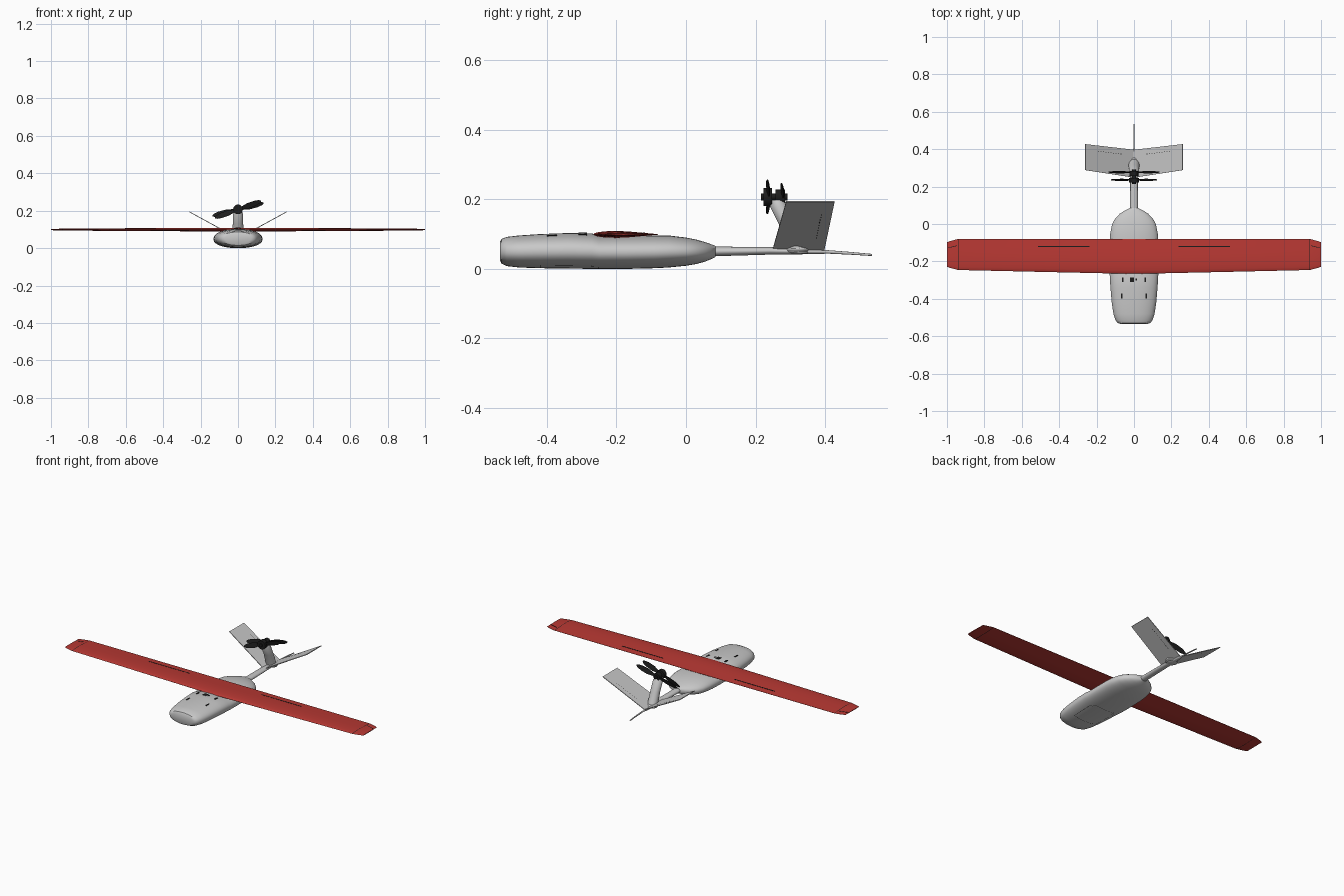
import bpy, bmesh, math
from mathutils import Matrix, Vector

cube = bpy.data.objects.get("Cube")
if cube:
    bpy.data.objects.remove(cube, do_unlink=True)


def material(name, rgb):
    m = bpy.data.materials.new(name)
    m.use_nodes = True
    col = (*rgb, 1)
    m.diffuse_color = col
    m.node_tree.nodes["Principled BSDF"].inputs["Base Color"].default_value = col
    return m


GREY = material("light grey", (0.58, 0.58, 0.58))
RED = material("red", (0.48, 0.04, 0.033))
BLACK = material("black", (0.012, 0.012, 0.012))


def finish(name, bm, mats, angle=35):
    bmesh.ops.recalc_face_normals(bm, faces=bm.faces)
    me = bpy.data.meshes.new(name)
    bm.to_mesh(me)
    bm.free()
    for m in mats:
        me.materials.append(m)
    ob = bpy.data.objects.new(name, me)
    bpy.context.collection.objects.link(ob)
    bpy.ops.object.select_all(action="DESELECT")
    ob.select_set(True)
    bpy.context.view_layer.objects.active = ob
    bpy.ops.object.shade_smooth_by_angle(angle=math.radians(angle))
    return ob


def loft(rings):
    """Skin equal-length closed rings and cap both ends."""
    bm = bmesh.new()
    vs = [[bm.verts.new(p) for p in r] for r in rings]
    n = len(vs[0])
    for a, b in zip(vs, vs[1:]):
        for i in range(n):
            j = (i + 1) % n
            bm.faces.new((a[i], a[j], b[j], b[i]))
    bm.faces.new(vs[0])
    bm.faces.new(vs[-1])
    return bm


def oval(cx, cy, cz, rx, rz=0, ry=0, n=32, e=2.0):
    """Superellipse ring, upright (rz) or lying flat (ry)."""
    pts = []
    for i in range(n):
        a = 2 * math.pi * i / n
        c, s = math.cos(a), math.sin(a)
        c, s = (math.copysign(abs(v) ** (2 / e), v) for v in (c, s))
        pts.append((cx + rx * c, cy + ry * s, cz + rz * s))
    return pts


def box(name, centre, size, mat, rot=Matrix()):
    bm = bmesh.new()
    bmesh.ops.create_cube(bm, size=1)
    bm.transform(Matrix.Translation(centre) @ rot @ Matrix.Diagonal((*size, 1)))
    return finish(name, bm, [mat])


def cylinder(name, y0, y1, z, r, mat):
    return finish(name, loft([oval(0, y, z, r, r, n=20) for y in (y0, y1)]), [mat])


# Fuselage: y, half width, bottom, top (with a saddle under the wing)
BODY = [(-0.535, 0.070, 0.025, 0.078), (-0.53, 0.086, 0.015, 0.086),
        (-0.515, 0.099, 0.008, 0.092), (-0.48, 0.110, 0.004, 0.096),
        (-0.42, 0.119, 0.002, 0.100), (-0.34, 0.126, 0.001, 0.103),
        (-0.27, 0.130, 0.000, 0.102), (-0.25, 0.130, 0.000, 0.096),
        (-0.17, 0.131, 0.000, 0.096), (-0.09, 0.130, 0.002, 0.096),
        (-0.05, 0.127, 0.004, 0.096), (0.0, 0.117, 0.009, 0.090),
        (0.03, 0.100, 0.014, 0.084), (0.055, 0.076, 0.021, 0.077),
        (0.072, 0.050, 0.028, 0.071), (0.085, 0.022, 0.034, 0.066)]
EXP = 2.2
bm = loft([oval(0, y, (b + t) / 2, w, (t - b) / 2, n=48, e=EXP) for y, w, b, t in BODY])
bmesh.ops.recalc_face_normals(bm, faces=bm.faces)
# Belly hatch outlined by a narrow groove
hatch = [f for f in bm.faces if f.calc_center_median().z < 0.02
         and abs(f.calc_center_median().x) < 0.075
         and -0.43 < f.calc_center_median().y < -0.25]
rim = bmesh.ops.inset_region(bm, faces=hatch, thickness=0.002, use_even_offset=True)
for f in rim["faces"]:
    f.material_index = 1
finish("fuselage", bm, [GREY, BLACK])


def body_top(x, y):
    for (y0, w0, b0, t0), (y1, w1, b1, t1) in zip(BODY, BODY[1:]):
        if y0 <= y <= y1:
            k = (y - y0) / (y1 - y0)
            w, b, t = w0 + (w1 - w0) * k, b0 + (b1 - b0) * k, t0 + (t1 - t0) * k
            return (b + t) / 2 + (t - b) / 2 * (1 - (abs(x) / w) ** EXP) ** (1 / EXP)


# Small latches and vents on the deck
for x, y, sx, sy in [(-0.065, -0.385, 0.007, 0.028), (0.065, -0.385, 0.007, 0.028),
                     (-0.06, -0.297, 0.010, 0.024), (0.06, -0.297, 0.010, 0.024),
                     (-0.01, -0.297, 0.022, 0.024), (0.012, -0.297, 0.008, 0.012)]:
    box("deck_latch", (x, y, body_top(x, y)), (sx, sy, 0.004), BLACK)

# Wing: one loft from tip to tip
SECTION = [(0, 0), (0.03, 0.42), (0.1, 0.72), (0.22, 0.95), (0.38, 1), (0.55, 0.84),
           (0.75, 0.5), (0.9, 0.24), (1, 0.07), (1, -0.07), (0.9, -0.24), (0.75, -0.5),
           (0.55, -0.84), (0.38, -1), (0.22, -0.95), (0.1, -0.72), (0.03, -0.42)]
# x, leading edge, trailing edge, half thickness
HALF = [(0, -0.267, -0.08, 0.010), (0.5, -0.256, -0.08, 0.008), (0.937, -0.246, -0.08, 0.005),
        (0.940, -0.246, -0.08, 0.005), (0.985, -0.234, -0.092, 0.004), (1.0, -0.228, -0.098, 0.002)]
stations = [(-x, a, b, h) for x, a, b, h in HALF[:0:-1]] + HALF
bm = loft([[(x, a + (b - a) * u, 0.099 + h * t) for u, t in SECTION] for x, a, b, h in stations])
for f in bm.faces:  # seam in front of each wing tip
    if 0.9372 < abs(f.calc_center_median().x) < 0.9398:
        f.material_index = 1
finish("wing", bm, [RED, BLACK], 40)
for s in (-1, 1):
    box("flap_slot", (s * 0.375, -0.121, 0.1025), (0.275, 0.005, 0.003), BLACK)
    box("tip_mark", (s * 0.97, -0.122, 0.1005), (0.05, 0.003, 0.003), BLACK,
        Matrix.Rotation(-s * 0.25, 4, "Z"))

# Tail boom and trailing rod
BOOM = [(0.07, 0.021, 0.014, 0.050), (0.24, 0.020, 0.011, 0.052), (0.33, 0.017, 0.008, 0.050),
        (0.39, 0.011, 0.006, 0.049), (0.405, 0.004, 0.005, 0.049), (0.47, 0.004, 0.004, 0.045),
        (0.535, 0.003, 0.003, 0.040)]
finish("tail_boom", loft([oval(0, y, z, rx, rz, n=20) for y, rx, rz, z in BOOM]), [GREY])

# V tail: thin raked panels with a dashed hinge line
for s, side in ((1, "left"), (-1, "right")):
    up = Vector((-s * 0.48, 0, 0.877)) * 0.002
    plan = [Vector(p) for p in ((0, 0.248, 0.052), (s * 0.26, 0.288, 0.194),
                                (s * 0.26, 0.427, 0.194), (0, 0.397, 0.052))]
    finish(side + "_tail_panel", loft([[p - up for p in plan], [p + up for p in plan]]), [GREY])
    tilt = Matrix.Rotation(-s * math.atan2(0.142, 0.26), 4, "Y")
    for i in range(10):
        x = 0.07 + 0.0135 * i
        box(side + "_hinge_dash", (s * x, 0.366 + 0.12 * x, 0.052 + 0.546 * x),
            (0.006, 0.003, 0.0046), BLACK, tilt)

# Motor pylon leaning forward, with a fairing at its foot
PYLON = [(0.325, 0.045, 0.030, 0.030), (0.316, 0.065, 0.029, 0.028),
         (0.292, 0.13, 0.028, 0.026), (0.268, 0.18, 0.028, 0.027), (0.262, 0.198, 0.020, 0.020)]
finish("motor_pylon", loft([oval(0, y, z, rx, ry=ry, n=24) for y, z, rx, ry in PYLON]), [GREY])
bm = bmesh.new()
bmesh.ops.create_uvsphere(bm, u_segments=24, v_segments=12, radius=1)
bm.transform(Matrix.Translation((0, 0.32, 0.054)) @ Matrix.Diagonal((0.032, 0.035, 0.013, 1)))
finish("pylon_fairing", bm, [GREY])

# Motors and twin two-bladed propellers
HUB = 0.207
cylinder("front_motor", 0.222, 0.247, HUB, 0.026, BLACK)
cylinder("motor_shaft", 0.215, 0.292, HUB, 0.010, BLACK)
cylinder("rear_motor", 0.257, 0.284, HUB, 0.021, BLACK)
BLADE = [(0.0, 0.007), (0.03, 0.009), (0.06, 0.015), (0.10, 0.014), (0.125, 0.009), (0.135, 0.003)]


def propeller(name, y, scale, degrees):
    for k in (0, 1):
        rings = [[(r * scale, -0.0015, -w), (r * scale, 0.0015, -w),
                  (r * scale, 0.0015, w), (r * scale, -0.0015, w)] for r, w in BLADE]
        bm = loft(rings)
        bm.transform(Matrix.Translation((0, y, HUB))
                     @ Matrix.Rotation(math.radians(-degrees) + k * math.pi, 4, "Y")
                     @ Matrix.Rotation(math.radians(18), 4, "X"))
        finish(name, bm, [BLACK])


propeller("front_propeller_blade", 0.236, 0.97, 20)
propeller("rear_propeller_blade", 0.277, 1.04, 14)
